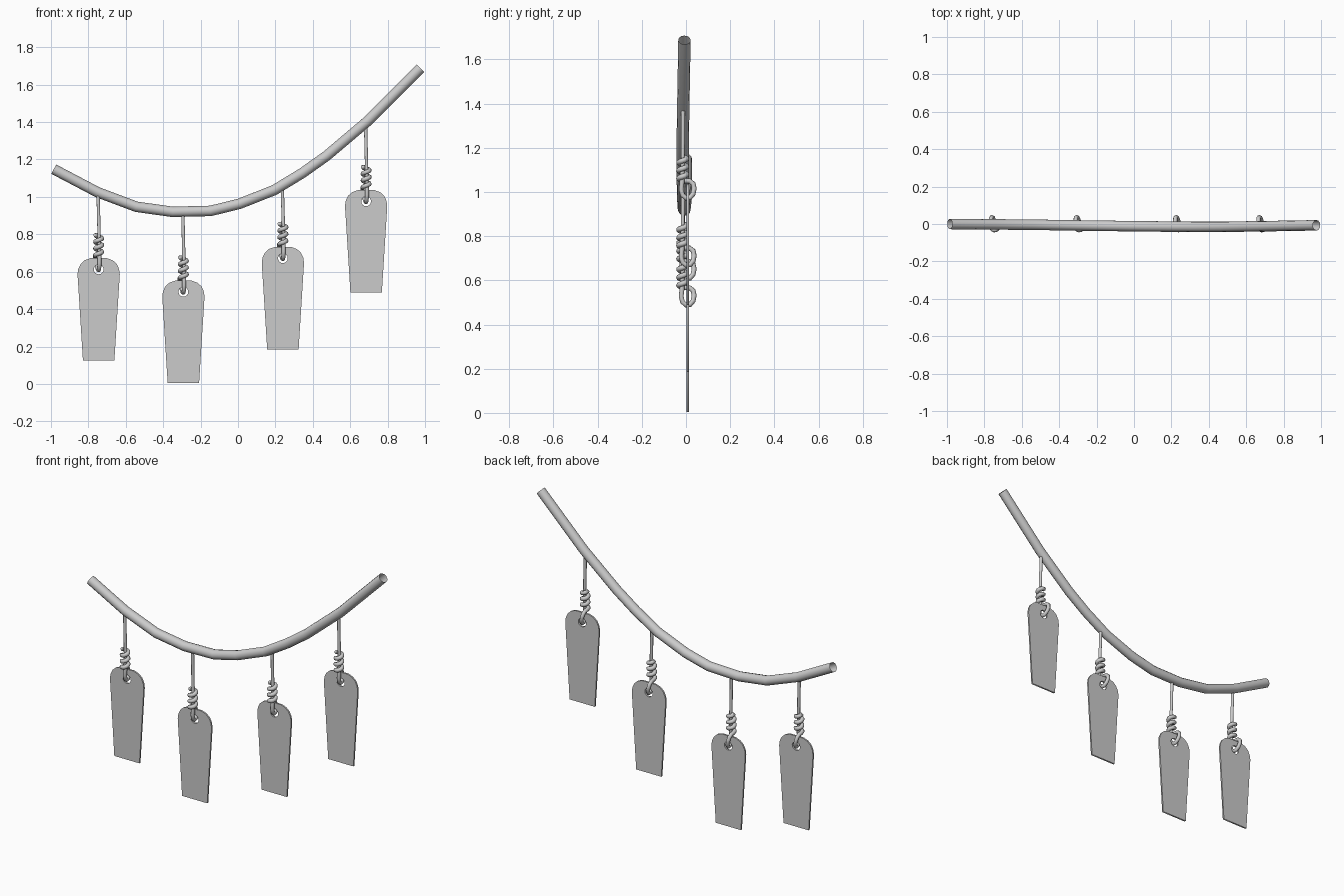
import bpy
import math

if "Cube" in bpy.data.objects:
    bpy.data.objects.remove(bpy.data.objects["Cube"])


def finish(obj, smooth=True):
    # turn the curve into a mesh and shade it
    bpy.ops.object.select_all(action='DESELECT')
    obj.select_set(True)
    bpy.context.view_layer.objects.active = obj
    bpy.ops.object.convert(target='MESH')
    if smooth:
        bpy.ops.object.shade_smooth_by_angle(angle=math.radians(50))
    return bpy.context.view_layer.objects.active


def add_curve(name, dims):
    data = bpy.data.curves.new(name, 'CURVE')
    data.dimensions = dims
    obj = bpy.data.objects.new(name, data)
    bpy.context.collection.objects.link(obj)
    return obj


def add_spline(obj, points, radii=None, cyclic=False):
    sp = obj.data.splines.new('POLY')
    sp.points.add(len(points) - 1)
    for i, co in enumerate(points):
        sp.points[i].co = (*co, 1)
        sp.points[i].radius = radii[i] if radii else 1
    sp.use_cyclic_u = cyclic


def tube(name, points, radius, res, radii=None, caps=False):
    obj = add_curve(name, '3D')
    obj.data.bevel_depth = radius
    obj.data.bevel_resolution = res
    obj.data.use_fill_caps = caps
    add_spline(obj, points, radii)
    return finish(obj)


# sagging main rope, open at both ends
tube("main_rope", [
    (-0.985, 0.0, 1.148), (-0.751, -0.002, 1.025), (-0.543, -0.004, 0.947),
    (-0.35, -0.007, 0.92), (-0.147, -0.01, 0.925), (0.008, -0.012, 0.963),
    (0.195, -0.014, 1.037), (0.345, -0.015, 1.128), (0.473, -0.015, 1.219),
    (0.693, -0.012, 1.405), (0.976, -0.007, 1.688)], 0.028, 4)


def plate(name, x, top):
    # tapered tag with rounded shoulders and a tie hole
    half = [(0.084, -0.547), (0.113, -0.085), (0.109, -0.057),
            (0.096, -0.03), (0.075, -0.011), (0.045, 0.0)]
    outline = half + [(-u, v) for u, v in reversed(half)]
    hole = [(0.026 * math.cos(a), -0.06 + 0.026 * math.sin(a))
            for a in (i * math.tau / 16 for i in range(16))]
    obj = add_curve(name, '2D')
    obj.data.fill_mode = 'BOTH'
    obj.data.extrude = 0.005
    for loop in (outline, hole):
        add_spline(obj, [(u, v, 0) for u, v in loop], cyclic=True)
    obj.location = (x, 0.008, top)
    obj.rotation_euler = (math.pi / 2, 0, 0)
    finish(obj, smooth=False)


def hanger(name, x, top, rope_z):
    # straight cord, then a loop through the hole, then wraps around the cord
    pts = [(-0.003, -0.013, rope_z - top), (0.003, -0.015, 0.1),
           (0.004, -0.018, 0.01), (0.004, -0.022, -0.025),
           (0.003, -0.016, -0.05), (0, 0.0, -0.064), (-0.003, 0.018, -0.062),
           (-0.008, 0.032, -0.045), (-0.015, 0.037, -0.02),
           (-0.019, 0.032, 0.002), (-0.02, 0.016, 0.014)]
    radii = [0.8] * 2 + [1] * 9
    turns, steps = 3, 12
    for i in range(turns * steps + 1):
        a = math.pi * 0.95 + i * math.tau / steps
        pts.append((0.018 * math.cos(a), -0.015 + 0.018 * math.sin(a),
                    0.015 + 0.036 * i / steps))
        radii.append(1.05)
    # tucked-in tail
    pts.append((-0.006, -0.015, 0.128))
    radii.append(0.7)
    tube(name, [(x + u, v, top + w) for u, v, w in pts], 0.0115, 2, radii, True)


# the four tags: x, top of plate, height of the rope above it
for n, (x, top, rope_z) in enumerate([
        (-0.745, 0.672, 1.01), (-0.292, 0.552, 0.915),
        (0.24, 0.732, 1.05), (0.685, 1.036, 1.39)], 1):
    plate(f"hanging_plate_{n}", x, top)
    hanger(f"hanger_cord_{n}", x, top, rope_z)
